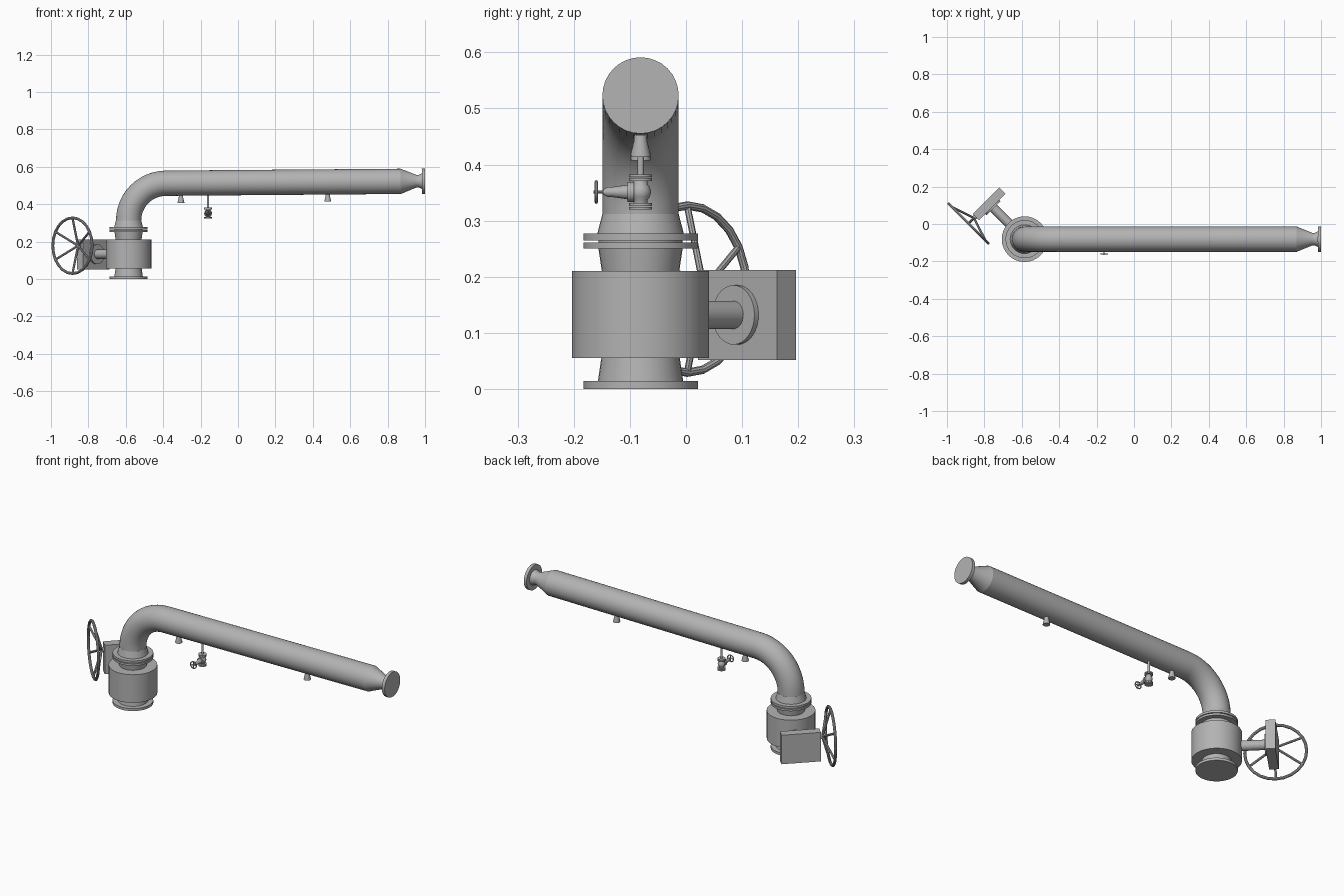
import bpy, bmesh, math
from mathutils import Vector, Matrix

cube = bpy.data.objects.get("Cube")
if cube:
    bpy.data.objects.remove(cube, do_unlink=True)

steel = bpy.data.materials.new("grey steel")
steel.use_nodes = True
steel.diffuse_color = (0.45, 0.45, 0.45, 1)
steel.node_tree.nodes["Principled BSDF"].inputs["Base Color"].default_value = (0.45, 0.45, 0.45, 1)

X, Y, Z = Vector((1, 0, 0)), Vector((0, 1, 0)), Vector((0, 0, 1))


def finish(name, bm):
    bmesh.ops.recalc_face_normals(bm, faces=bm.faces)
    mesh = bpy.data.meshes.new(name)
    bm.to_mesh(mesh)
    bm.free()
    mesh.materials.append(steel)
    ob = bpy.data.objects.new(name, mesh)
    bpy.context.collection.objects.link(ob)
    bpy.ops.object.select_all(action='DESELECT')
    bpy.context.view_layer.objects.active = ob
    ob.select_set(True)
    bpy.ops.object.shade_smooth_by_angle(angle=math.radians(35))
    return ob


def loft(name, rings, closed=False):
    """Skin rings of points, capping both ends unless closed."""
    bm = bmesh.new()
    loops = [[bm.verts.new(p) for p in ring] for ring in rings]
    pairs = list(zip(loops, loops[1:]))
    if closed:
        pairs.append((loops[-1], loops[0]))
    else:
        bm.faces.new(loops[0])
        bm.faces.new(loops[-1])
    n = len(loops[0])
    for a, b in pairs:
        for i in range(n):
            j = (i + 1) % n
            bm.faces.new((a[i], a[j], b[j], b[i]))
    return finish(name, bm)


def circle(centre, side, up, radius, n):
    return [centre + radius * (math.cos(a) * side + math.sin(a) * up)
            for a in (math.tau * i / n for i in range(n))]


def lathe(name, origin, axis, profile, n=32):
    """Turned part: profile is (distance along axis, radius)."""
    axis = axis.normalized()
    side = axis.orthogonal().normalized()
    up = axis.cross(side)
    return loft(name, [circle(origin + axis * t, side, up, r, n) for t, r in profile])


def rod(name, a, b, radius, n=10):
    return lathe(name, a, b - a, [(0, radius), ((b - a).length, radius)], n)


def ring(name, centre, side, up, major, minor, n, m):
    rings = []
    for i in range(n):
        a = math.tau * i / n
        out = math.cos(a) * side + math.sin(a) * up
        rings.append(circle(centre + out * major, out, side.cross(up), minor, m))
    return loft(name, rings, closed=True)


# Main valve standing on the ground
base = Vector((-0.585, -0.081, 0))
lathe("bottom_flange", base, Z, [(0, 0.102), (0.014, 0.102)])
lathe("bottom_neck", base, Z, [(0.014, 0.076), (0.055, 0.07)])
lathe("valve_body", base, Z, [(0.055, 0.122), (0.21, 0.122)])
lathe("top_neck", base, Z, [(0.21, 0.069), (0.25, 0.075)])
lathe("valve_top_flange", base, Z, [(0.25, 0.102), (0.261, 0.102)])
lathe("flange_gasket", base, Z, [(0.261, 0.075), (0.265, 0.075)])
lathe("pipe_flange", base, Z, [(0.265, 0.102), (0.277, 0.102)])
lathe("pipe_collar", base, Z, [(0.277, 0.077), (0.312, 0.068)])

# Elbow and long, slightly rising pipe
bend, pipe_r, rise = 0.2, 0.0675, math.atan(0.008)
corner = base + Vector((bend, 0, 0.312))
sections = []
steps = 12
for i in range(steps + 1):
    a = (math.pi / 2 - rise) * i / steps
    out = Vector((-math.cos(a), 0, math.sin(a)))
    sections.append(circle(corner + out * bend, out, Y, pipe_r, 32))
run = Vector((math.cos(rise), 0, math.sin(rise)))
bend_end = corner + out * bend
pipe_end = bend_end + run * (0.87 - bend_end.x)
sections.append(circle(pipe_end, out, Y, pipe_r, 32))
loft("main_pipe", sections)

# Reducer and end flange
lathe("end_reducer", pipe_end, run,
      [(0, pipe_r), (0.083, 0.034), (0.097, 0.034), (0.114, 0.042)])
lathe("end_flange", pipe_end, run, [(0.113, 0.068), (0.13, 0.068)])


def under_pipe(x):
    return bend_end + run * (x - bend_end.x) - Z * (pipe_r - 0.004)


# Small outlets under the pipe
for label, x in (("rear", -0.305), ("front", 0.48)):
    lathe(label + "_outlet", under_pipe(x), -Z,
          [(0, 0.011), (0.014, 0.012), (0.038, 0.018), (0.042, 0.018)], 16)

# Drain valve hanging from the pipe
drain = Vector((-0.16, -0.081, 0.351))
rod("drain_pipe", under_pipe(drain.x), drain + Z * 0.028, 0.006, 12)
lathe("drain_body", drain, Z,
      [(-0.022, 0.012), (-0.014, 0.013), (-0.008, 0.017), (0, 0.019),
       (0.008, 0.017), (0.014, 0.013), (0.022, 0.012)], 20)
for label, s in (("top", 1), ("bottom", -1)):
    for k, start in (("inner", 0.02), ("outer", 0.0265)):
        lathe("drain_%s_%s_flange" % (label, k), drain, Z * s,
              [(start, 0.021), (start + 0.005, 0.021)], 20)
lathe("drain_bonnet_flange", drain, -Y, [(0.012, 0.018), (0.023, 0.018)], 20)
lathe("drain_bonnet", drain, -Y,
      [(0.023, 0.013), (0.05, 0.009), (0.058, 0.009), (0.066, 0.005)], 16)
rod("drain_stem", drain - Y * 0.06, drain - Y * 0.084, 0.003, 8)
drain_hub = drain - Y * 0.079
ring("drain_wheel", drain_hub, X, Z, 0.018, 0.003, 16, 8)
for i in range(2):
    a = math.pi * i / 2
    d = (math.cos(a) * X + math.sin(a) * Z) * 0.018
    rod("drain_wheel_spoke", drain_hub - d, drain_hub + d, 0.002, 6)

# Diagonal drive: shaft, mounting disc and gearbox
u = Vector((-1, 1, 0)).normalized()
v = Vector((1, 1, 0)).normalized()
drive = base + Z * 0.132
rod("drive_shaft", drive + u * 0.1, drive + u * 0.245, 0.025, 24)
lathe("gearbox_disc", drive, u, [(0.234, 0.053), (0.245, 0.053)])
bm = bmesh.new()
bmesh.ops.create_cube(bm, size=1, matrix=Matrix.Translation(drive + u * 0.268)
                      @ Matrix.Rotation(math.radians(45), 4, 'Z')
                      @ Matrix.Diagonal((0.2, 0.047, 0.16, 1)))
finish("gearbox", bm)

# Large handwheel with dished spokes
wheel = base + u * 0.271 - v * 0.153 + Z * 0.178
hub = wheel + v * 0.042
ring("handwheel_rim", wheel, u, Z, 0.149, 0.0075, 24, 10)
rod("handwheel_shaft", hub - v * 0.006, hub + v * 0.03, 0.012, 16)
for i in range(6):
    a = math.tau * i / 6
    rod("handwheel_spoke", hub, wheel + (math.sin(a) * u + math.cos(a) * Z) * 0.147, 0.006, 8)
